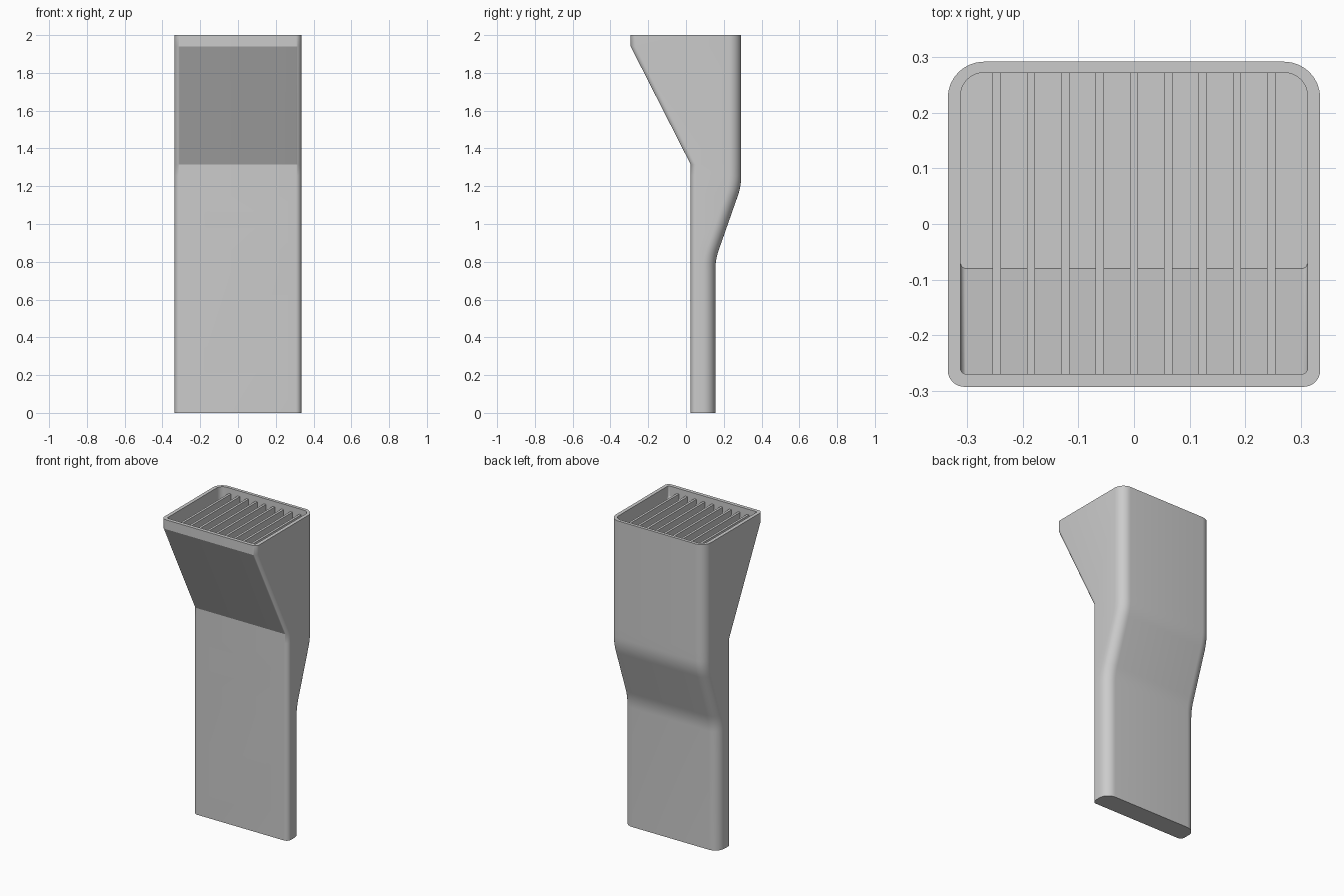
import bpy, bmesh, math
from mathutils import Vector

if "Cube" in bpy.data.objects:
    bpy.data.objects.remove(bpy.data.objects["Cube"])

grey = bpy.data.materials.new("grey plastic")
grey.diffuse_color = (0.6, 0.6, 0.6, 1)
grey.use_nodes = True
grey.node_tree.nodes["Principled BSDF"].inputs["Base Color"].default_value = grey.diffuse_color


def section(w, front, back, rf, rb, n=8):
    """Rounded rectangle outline: half width, y limits, corner radii."""
    pts = []
    for cx, cy, r, start in ((w - rf, front + rf, rf, -90), (w - rb, back - rb, rb, 0),
                             (-w + rb, back - rb, rb, 90), (-w + rf, front + rf, rf, 180)):
        for i in range(n + 1):
            a = math.radians(start + 90 * i / n)
            pts.append((cx + r * math.cos(a), cy + r * math.sin(a)))
    return pts


def loft(name, rows, w, rf, rb):
    """Closed solid through (z, front, back) rows."""
    bm = bmesh.new()
    rings = [[bm.verts.new((x, y, z)) for x, y in section(w, f, b, rf, rb)] for z, f, b in rows]
    for lo, hi in zip(rings, rings[1:]):
        for i in range(len(lo)):
            j = (i + 1) % len(lo)
            bm.faces.new((lo[i], lo[j], hi[j], hi[i]))
    bm.faces.new(rings[0][::-1])
    bm.faces.new(rings[-1])
    return finish(name, bm)


def finish(name, bm):
    bmesh.ops.recalc_face_normals(bm, faces=bm.faces)
    me = bpy.data.meshes.new(name)
    bm.to_mesh(me)
    bm.free()
    me.materials.append(grey)
    ob = bpy.data.objects.new(name, me)
    bpy.context.collection.objects.link(ob)
    return ob


def bend(a, p, b, n=6):
    """Rounded corner at p between a and b, as (y, z) points."""
    a, p, b = Vector(a), Vector(p), Vector(b)
    s = p + (a - p).normalized() * 0.055
    e = p + (b - p).normalized() * 0.055
    return [s.lerp(p, t / n).lerp(p.lerp(e, t / n), t / n) for t in range(n + 1)]


# Back outline with two soft bends, front outline with sharp ones
k = [(0.155, 0), (0.155, 0.81), (0.292, 1.2), (0.292, 2)]
back = [Vector(k[0])] + bend(*k[:3]) + bend(*k[1:]) + [Vector(k[3])]
rows = [(p.y, 0.025, p.x) for p in back[:-1]]
rows += [(1.315, 0.025, 0.292), (1.94, -0.293, 0.292), (2.0, -0.293, 0.292)]
body = loft("handle_body", rows, 0.335, 0.03, 0.065)

# Open pocket in the head
cutters = [loft("pocket_cutter", [(1.57, -0.08, 0.272), (1.935, -0.27, 0.272), (2.1, -0.27, 0.272)],
                0.312, 0.01, 0.041)]

# Four round dimples in the front
for x in (-0.135, 0.135):
    for z in (0.27, 1.025):
        bm = bmesh.new()
        bmesh.ops.create_uvsphere(bm, u_segments=24, v_segments=16, radius=0.032)
        for v in bm.verts:
            v.co = (v.co.x + x, v.co.z + 0.0251, v.co.y + z)
        cutters.append(finish("dimple_cutter", bm))

bpy.context.view_layer.objects.active = body
for c in cutters:
    m = body.modifiers.new("cut", 'BOOLEAN')
    m.operation, m.solver, m.object = 'DIFFERENCE', 'EXACT', c
    bpy.ops.object.modifier_apply(modifier=m.name)
    bpy.data.objects.remove(c)
body.select_set(True)
bpy.ops.object.shade_smooth_by_angle(angle=math.radians(25))

# Thin upright fins across the pocket
fin_profile = [(0.28, 1.56), (-0.08, 1.56), (-0.278, 1.935), (-0.278, 1.965), (0.28, 1.965)]
for i in range(-4, 5):
    bm = bmesh.new()
    x = i * 0.0618
    f = bm.faces.new([bm.verts.new((x - 0.0075, y, z)) for y, z in fin_profile])
    r = bmesh.ops.extrude_face_region(bm, geom=[f])
    bmesh.ops.translate(bm, vec=(0.015, 0, 0),
                        verts=[v for v in r["geom"] if isinstance(v, bmesh.types.BMVert)])
    finish("fin", bm)
